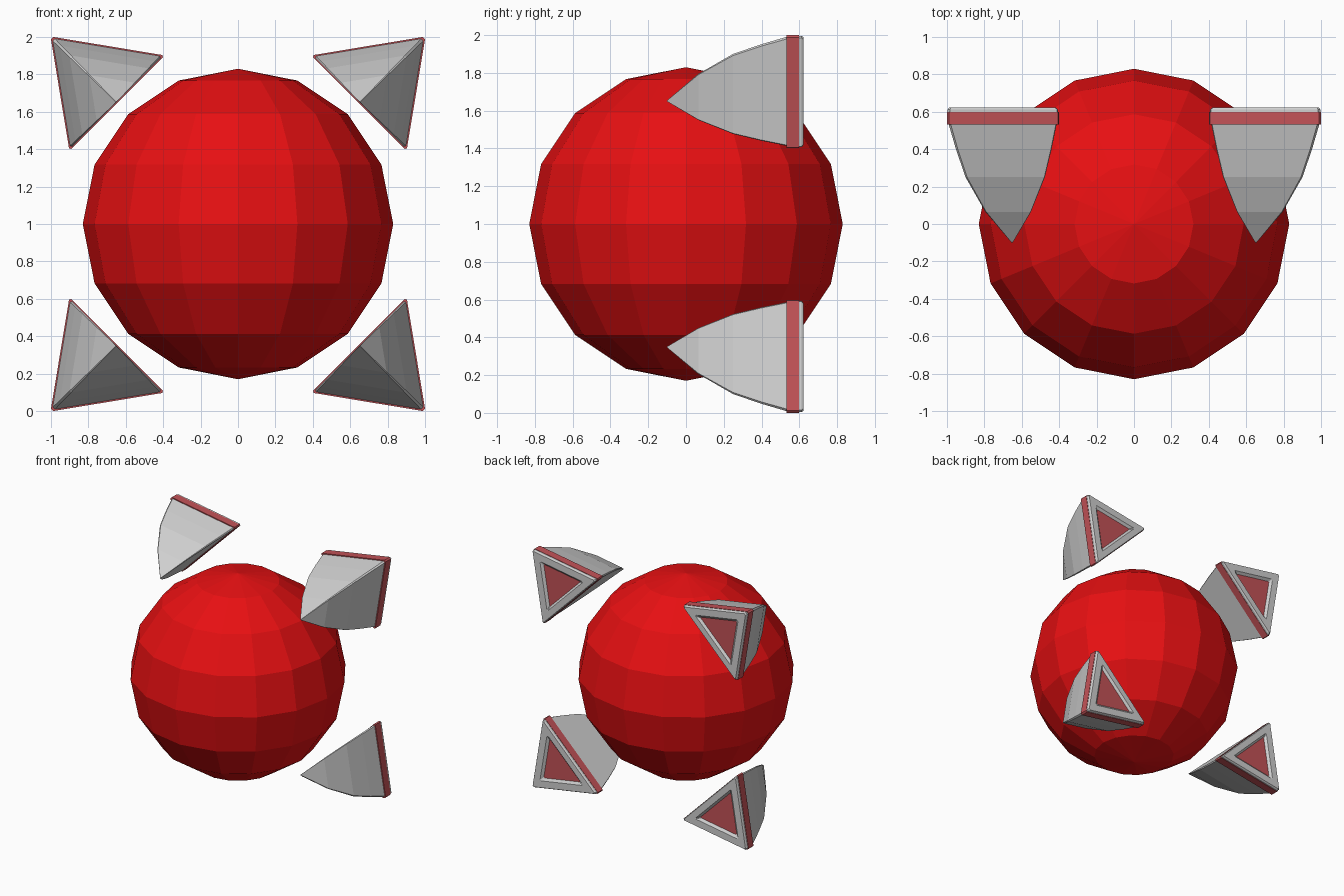
import bpy
import bmesh
from mathutils import Vector

cube = bpy.data.objects.get("Cube")
if cube:
    bpy.data.objects.remove(cube, do_unlink=True)


def material(name, rgb):
    m = bpy.data.materials.new(name)
    m.use_nodes = True
    m.diffuse_color = (*rgb, 1)
    m.node_tree.nodes["Principled BSDF"].inputs["Base Color"].default_value = (*rgb, 1)
    return m


BRIGHT_RED = material("bright_red", (0.80, 0.005, 0.006))
GREY = material("light_grey", (0.62, 0.62, 0.62))
DULL_RED = material("dull_red", (0.54, 0.085, 0.095))


def make_object(name, bm, mats):
    bmesh.ops.recalc_face_normals(bm, faces=bm.faces[:])
    mesh = bpy.data.meshes.new(name)
    bm.to_mesh(mesh)
    bm.free()
    for m in mats:
        mesh.materials.append(m)
    obj = bpy.data.objects.new(name, mesh)
    bpy.context.collection.objects.link(obj)
    return obj


# Triangular cross-section in (x, height from middle), with clipped corners
CORNERS = [Vector((1.0, 1.0)), Vector((0.395, 0.90)), Vector((0.90, 0.395))]
CENTRE = sum(CORNERS, Vector((0, 0))) / 3
CLIP = 0.014
SECTION = []
for i, c in enumerate(CORNERS):
    for other in (CORNERS[i - 1], CORNERS[(i + 1) % 3]):
        SECTION.append(c + (other - c).normalized() * CLIP)

# Bring the clipped outline back to the full width
grow = (1.0 - CENTRE.x) / (max(p.x for p in SECTION) - CENTRE.x)
SECTION = [CENTRE + (p - CENTRE) * grow for p in SECTION]


def scaled(scale, pivot=CENTRE, points=SECTION):
    return [pivot + (p - pivot) * scale for p in points]


def loft(name, rings, sx, sz, mats):
    """Join (y, outline) rings into a closed solid; the last cap gets the last material."""
    bm = bmesh.new()
    loops = [[bm.verts.new((sx * p.x, y, 1 + sz * p.y)) for p in pts] for y, pts in rings]
    for a, b in zip(loops, loops[1:]):
        n = len(a)
        for i in range(n):
            bm.faces.new((a[i], a[(i + 1) % n], b[(i + 1) % n], b[i]))
    bm.faces.new(loops[0])
    bm.faces.new(loops[-1]).material_index = len(mats) - 1
    return make_object(name, bm, mats)


# Faceted ball
bm = bmesh.new()
bmesh.ops.create_uvsphere(bm, u_segments=16, v_segments=8, radius=0.83)
bmesh.ops.translate(bm, verts=bm.verts[:], vec=(0, 0, 1))
make_object("ball_body", bm, [BRIGHT_RED])

# Spike narrows towards the middle of its inner edge
BASE = scaled(0.97)
TIP = CENTRE + ((CORNERS[1] + CORNERS[2]) / 2 - CENTRE) * 0.97
SPIKE = [(-0.10, 0.01), (0.065, 0.42), (0.25, 0.73), (0.40, 0.88), (0.54, 1.0)]
spike_rings = [(y, scaled(s, TIP, BASE)) for y, s in SPIKE]
band_rings = [(0.532, scaled(1.0)), (0.598, scaled(1.0))]

# Back cap: rounded rim, then a sunken panel
CAP = [(0.597, 0.985), (0.612, 0.985), (0.623, 0.95), (0.623, 0.66),
       (0.616, 0.62), (0.606, 0.56)]
cap_rings = [(y, scaled(s)) for y, s in CAP]

for side, sx in (("left", 1), ("right", -1)):
    for level, sz in (("upper", 1), ("lower", -1)):
        tag = f"{level}_{side}"
        loft(f"{tag}_spike", spike_rings, sx, sz, [GREY])
        loft(f"{tag}_band", band_rings, sx, sz, [DULL_RED])
        loft(f"{tag}_back_cap", cap_rings, sx, sz, [GREY, DULL_RED])
